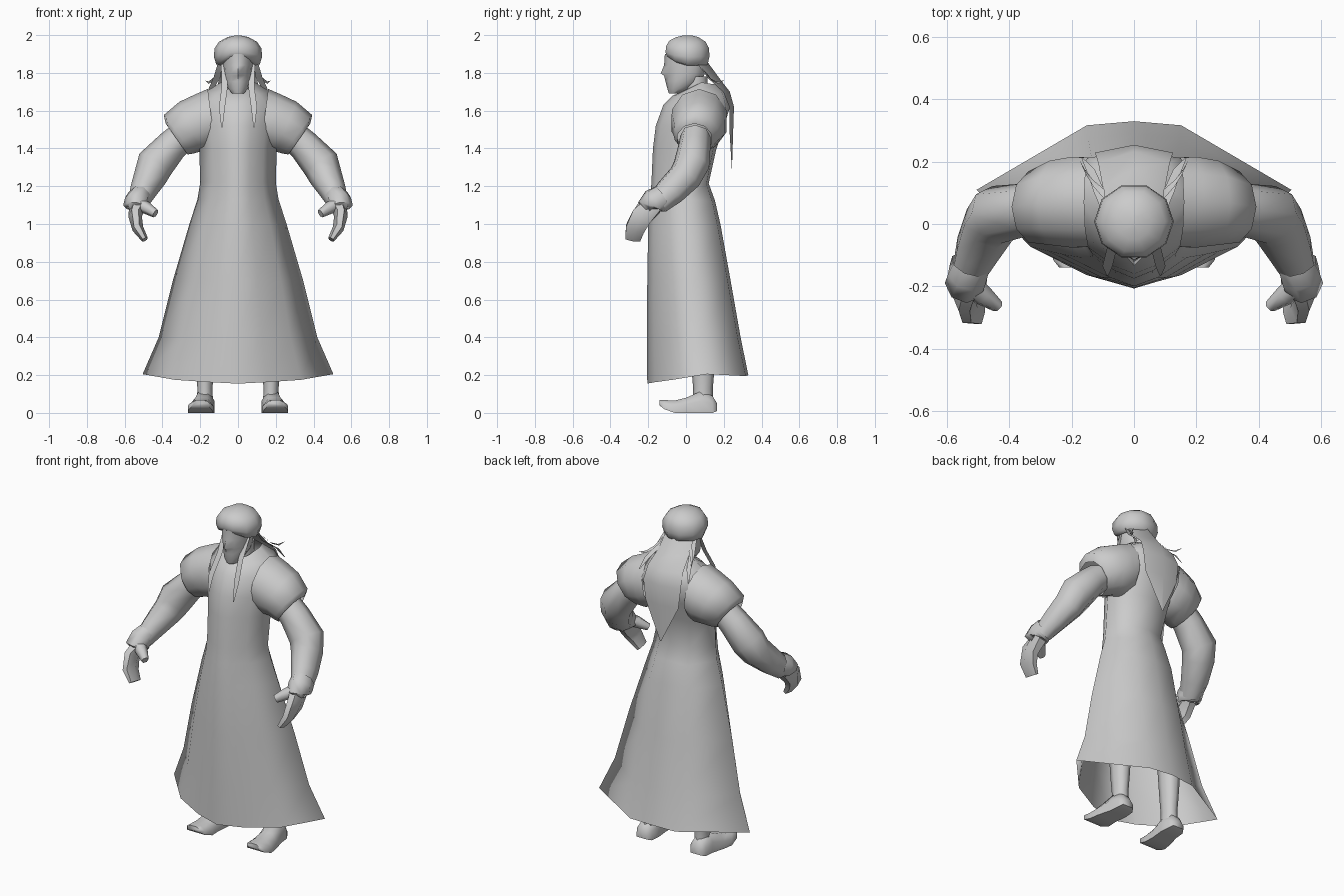
import bpy, bmesh, math
from mathutils import Vector

grey = bpy.data.materials.new("plain grey")
grey.diffuse_color = (0.6, 0.6, 0.6, 1)


def make(name, verts, faces, mirror=False, angle=65):
    me = bpy.data.meshes.new(name)
    me.from_pydata(verts, [], faces)
    bm = bmesh.new()
    bm.from_mesh(me)
    bmesh.ops.remove_doubles(bm, verts=bm.verts, dist=0.0005)
    bmesh.ops.recalc_face_normals(bm, faces=bm.faces)
    bm.to_mesh(me)
    bm.free()
    me.materials.append(grey)
    ob = bpy.data.objects.new(name, me)
    bpy.context.collection.objects.link(ob)
    bpy.ops.object.select_all(action='DESELECT')
    ob.select_set(True)
    bpy.context.view_layer.objects.active = ob
    bpy.ops.object.shade_smooth_by_angle(angle=math.radians(angle))
    if mirror:
        m = ob.modifiers.new("mirror", 'MIRROR')
        m.use_mirror_merge = False
    return ob


def loft(name, rings, caps=(False, False), mirror=False, angle=65):
    n = len(rings[0])
    verts = [v for r in rings for v in r]
    faces = [(i * n + j, i * n + (j + 1) % n, (i + 1) * n + (j + 1) % n, (i + 1) * n + j)
             for i in range(len(rings) - 1) for j in range(n)]
    if caps[0]:
        faces.append(tuple(range(n)))
    if caps[1]:
        faces.append(tuple(range(len(verts) - n, len(verts))))
    return make(name, verts, faces, mirror, angle)


def ring(c, u, v, n=8):
    c, u, v = Vector(c), Vector(u), Vector(v)
    return [c + u * math.cos(2 * math.pi * k / n) + v * math.sin(2 * math.pi * k / n) for k in range(n)]


def tube(name, path, n=8, caps=(False, True)):
    # path entries: x, y, z, thickness across, thickness along depth
    rings = []
    for i, p in enumerate(path):
        a, b = path[max(i - 1, 0)], path[min(i + 1, len(path) - 1)]
        d = (Vector(b[:3]) - Vector(a[:3])).normalized()
        v = (Vector((0, 1, 0)) - d * d.y).normalized()
        rings.append(ring(p[:3], d.cross(v) * p[3], v * p[4], n))
    return loft(name, rings, caps, True)


def ribbon(name, path, mirror=True):
    # path entries: x, y, z, half width, how far the edges fold forward
    verts = [(x + s * w, y - abs(s) * f, z) for x, y, z, w, f in path for s in (-1, 0, 1)]
    faces = [(3 * i + k, 3 * i + k + 1, 3 * i + k + 4, 3 * i + k + 3)
             for i in range(len(path) - 1) for k in (0, 1)]
    return make(name, verts, faces, mirror)


# Long robe: height, half width, front, side and back depth, back squareness, front dip
robe = [(.205, .505, -.205, .11, .33, .30, .05), (.40, .42, -.207, .08, .29, .35, 0),
        (.70, .345, -.205, .05, .237, .40, 0), (1.0, .257, -.20, .02, .183, .5, 0),
        (1.13, .215, -.19, .01, .153, .5, 0), (1.22, .20, -.183, 0, .12, .5, 0),
        (1.4, .205, -.175, .02, .16, .6, 0), (1.52, .22, -.16, .04, .20, .65, 0),
        (1.63, .23, -.12, .06, .235, .65, 0), (1.70, .17, -.07, .075, .212, .65, .02),
        (1.75, .09, -.03, .08, .155, .65, .055)]
rings = []
for z, w, yf, ys, yb, b, dip in robe:
    d = ys - yf
    half = [(.3 * w, yf + .13 * d, z - .85 * dip), (.66 * w, yf + .42 * d, z - .6 * dip), (w, ys, z),
            (b * w, yb - .1 * (yb - ys) * b * 2, z - .01)]
    rings.append([(0, yf, z - dip)] + half + [(0, yb, z - .005)]
                 + [(-x, y, h) for x, y, h in reversed(half)])
loft("robe", rings, angle=179)

# Short flared shoulder sleeves
loft("shoulder_sleeve", [
    ring((.14, .07, 1.56), (.02, 0, .155), (0, .15, 0), 10),
    ring((.19, .07, 1.535), (.035, 0, .152), (0, .153, 0), 10),
    ring((.255, .068, 1.515), (.055, 0, .132), (0, .142, 0), 10),
    ring((.315, .055, 1.475), (.078, 0, .102), (0, .12, 0), 10),
    ring((.325, .045, 1.45), (.058, 0, .082), (0, .094, 0), 10)], mirror=True)

# Arms with wide elbows
tube("arm", [(.295, .05, 1.465, .08, .08), (.35, .045, 1.415, .085, .085),
             (.44, .03, 1.315, .1, .095), (.465, -.005, 1.25, .088, .09),
             (.505, -.085, 1.17, .07, .082), (.53, -.15, 1.11, .055, .065)], caps=(False, False))
# Wrist cuffs flaring toward the hands
tube("cuff", [(.525, -.13, 1.14, .062, .072), (.535, -.165, 1.12, .066, .075),
              (.54, -.19, 1.09, .068, .068), (.54, -.18, 1.08, .04, .04)])
# Hands: mitten fingers and thumb
tube("hand", [(.53, -.17, 1.10, .045, .055), (.545, -.235, 1.04, .036, .065),
              (.53, -.27, .975, .03, .058), (.493, -.282, .918, .018, .046)], 6)
tube("thumb", [(.53, -.19, 1.11, .036, .04), (.485, -.23, 1.085, .033, .035),
               (.437, -.265, 1.055, .023, .02)], 6)

# Legs and shoes with raised toes
loft("leg", [ring((.175, .09, z), (r, 0, 0), (0, r * 1.3, 0)) for z, r in
             ((.07, .042), (.13, .04), (.22, .046), (.45, .058))], mirror=True)
shoe = [(.165, .195, .035, .01, .05), (.14, .195, .05, 0, .09), (.08, .195, .055, 0, .115),
        (.0, .195, .062, 0, .08), (-.06, .198, .068, 0, .065), (-.115, .20, .06, .02, .068),
        (-.14, .20, .04, .04, .068)]
loft("shoe", [[(x - w, y, a), (x + w, y, a), (x + w, y, a + .55 * (b - a)), (x + w * .5, y, b),
               (x - w * .5, y, b), (x - w, y, a + .55 * (b - a))]
              for y, x, w, a, b in [(y, x - (.015 if y > .05 else 0), w, a, b) for y, x, w, a, b in shoe]],
     (True, True), True)

# Neck and head: height, half width, front and back depth, extra reach of the nose line
loft("neck", [ring((0, .055, z), (.06, 0, 0), (0, .06, 0)) for z in (1.66, 1.78)])
face = [(1.69, .03, -.09, -.02, 0), (1.715, .052, -.098, .02, 0), (1.755, .068, -.103, .08, .006),
        (1.785, .074, -.104, .095, .012), (1.798, .076, -.104, .1, .03), (1.84, .08, -.108, .105, .008),
        (1.90, .082, -.112, .105, 0)]
rings = []
for z, w, f, b, nose in face:
    r = ring((0, (f + b) / 2, z), (w, 0, 0), (0, (b - f) / 2, 0), 12)
    r[9].y -= nose
    rings.append(r)
loft("head", rings, (True, False), angle=50)

# Turban with its brim raised over the brow
turban = [(1.838, .09, .1, .05), (1.845, .115, .112, .045), (1.885, .128, .122, .025),
          (1.93, .124, .12, .012), (1.965, .1, .1, .008), (1.99, .055, .06, 0), (1.999, .01, .02, 0)]
rings = []
for z, w, d, tilt in turban:
    r = ring((0, .008, z), (w, 0, 0), (0, d, 0), 10)
    rings.append([(v.x, v.y, v.z + tilt * max(0, -(v.y - .008) / d) ** 2) for v in r])
loft("turban", rings, (False, True))

# Cloth tail wrapping the neck and hanging down the back
ribbon("back_cloth", [(0, .112, 1.86, .092, .06), (0, .178, 1.77, .1, .06), (0, .232, 1.70, .115, .035),
                      (0, .254, 1.62, .125, .025), (0, .25, 1.5, .11, .02), (0, .243, 1.28, .003, 0)], False)
# Bands running from the turban to the shoulders
ribbon("side_band", [(.095, .05, 1.85, .012, 0), (.11, .10, 1.78, .018, 0), (.14, .175, 1.72, .014, 0),
                     (.165, .21, 1.66, .003, 0)])
# Strands down the chest and loose wisps beside the neck
ribbon("front_strand", [(.078, -.01, 1.85, .012, 0), (.07, -.075, 1.73, .016, 0),
                        (.085, -.135, 1.62, .016, 0), (.085, -.165, 1.51, .003, 0)])
make("loose_wisp", [(.095, .08, 1.83), (.095, .11, 1.80), (.13, .12, 1.775), (.13, .14, 1.757),
                    (.155, .16, 1.755), (.155, .17, 1.742), (.175, .205, 1.76)],
     [(0, 1, 3, 2), (2, 3, 5, 4), (4, 5, 6)], True)
